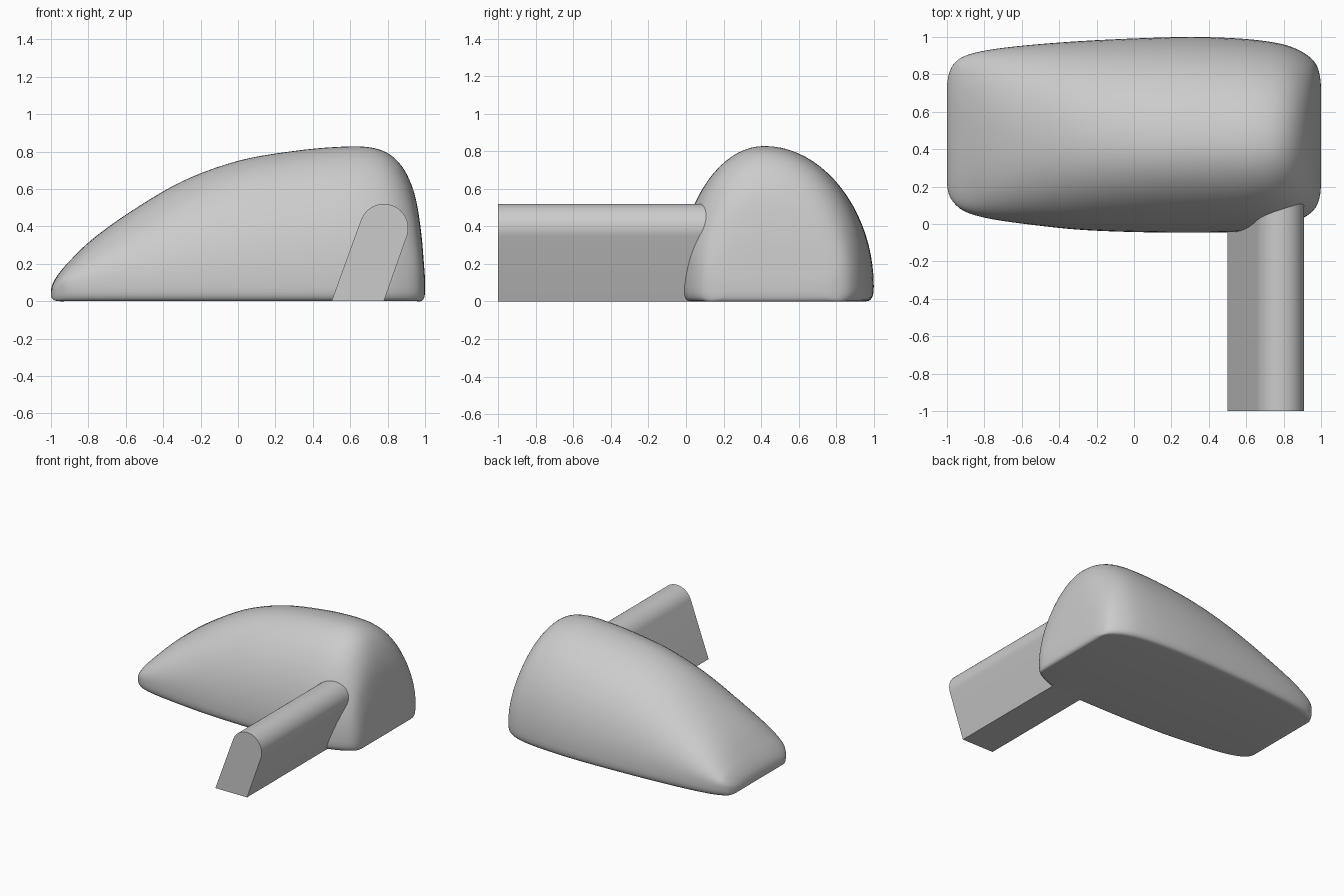
import bpy
import bmesh
import math

cube = bpy.data.objects.get("Cube")
if cube:
    bpy.data.objects.remove(cube, do_unlink=True)

grey = bpy.data.materials.new("plain grey")
grey.use_nodes = True
colour = (0.6, 0.6, 0.6, 1)
grey.diffuse_color = colour
grey.node_tree.nodes["Principled BSDF"].inputs["Base Color"].default_value = colour


def finish(bm, name, angle):
    """Turn a bmesh into a shaded object."""
    bmesh.ops.recalc_face_normals(bm, faces=bm.faces[:])
    mesh = bpy.data.meshes.new(name)
    bm.to_mesh(mesh)
    bm.free()
    mesh.materials.append(grey)
    obj = bpy.data.objects.new(name, mesh)
    bpy.context.collection.objects.link(obj)
    bpy.ops.object.select_all(action='DESELECT')
    obj.select_set(True)
    bpy.context.view_layer.objects.active = obj
    bpy.ops.object.shade_smooth_by_angle(angle=math.radians(angle))
    return obj


def spline(points, steps):
    """Smooth curve through points of any dimension."""
    result = []
    last = len(points) - 1
    for i in range(last):
        a, b = points[max(i - 1, 0)], points[i]
        c, d = points[i + 1], points[min(i + 2, last)]
        for s in range(steps):
            t = s / steps
            result.append([
                q + t * (r - p) / 2
                + t * t * (2 * p - 5 * q + 4 * r - s2) / 2
                + t ** 3 * (3 * q - p - 3 * r + s2) / 2
                for p, q, r, s2 in zip(a, b, c, d)])
    result.append(list(points[-1]))
    return result


def power(value, exponent):
    return math.copysign(abs(value) ** exponent, value)


def section(x, height, base, y_min, y_max):
    """Domed cross-section with a rounded lower rim and flat underside."""
    mid = (y_min + y_max) / 2
    peak = mid - 0.07 * height
    shoulder = base + min(0.08, 0.45 * (height - base))
    inset = 0.6 * (shoulder - base)
    n = 2 + 1.2 * max(0, 1 - height / 0.82) ** 2
    ring = []
    # Dome from the back shoulder over the ridge to the front shoulder
    arc = 40
    for i in range(arc + 1):
        t = math.pi * i / arc
        c = power(math.cos(t), 2 / n)
        side = y_max - peak if c > 0 else peak - y_min
        rise = max(0, math.sin(t)) ** (2 / n)
        ring.append((x, peak + side * c, shoulder + (height - shoulder) * rise))
    # Rim curling under on both sides
    rim = 6
    curl = []
    for i in range(1, rim + 1):
        t = math.pi / 2 * i / rim
        curl.append((inset * (1 - math.cos(t) ** 0.7 if i < rim else 1),
                     (shoulder - base) * math.sin(t) ** 0.8))
    ring += [(x, y_min + dy, shoulder - dz) for dy, dz in curl]
    ring += [(x, y_max - dy, shoulder - dz) for dy, dz in reversed(curl)]
    return ring


# Body: stations of x, ridge height, underside, front edge, back edge
stations = [
    (-1.0, 0.06, 0.03, 0.22, 0.74),
    (-0.99, 0.095, 0.01, 0.16, 0.8),
    (-0.96, 0.145, 0, 0.11, 0.86),
    (-0.9, 0.215, 0, 0.065, 0.9),
    (-0.78, 0.33, 0, 0.03, 0.93),
    (-0.58, 0.475, 0, 0, 0.955),
    (-0.3, 0.64, 0, -0.03, 0.977),
    (0, 0.75, 0, -0.043, 0.992),
    (0.3, 0.803, 0, -0.046, 1.0),
    (0.54, 0.825, 0, -0.043, 0.993),
    (0.7, 0.823, 0, -0.03, 0.978),
    (0.81, 0.785, 0, -0.007, 0.957),
    (0.89, 0.7, 0, 0.025, 0.925),
    (0.946, 0.565, 0, 0.06, 0.887),
    (0.978, 0.38, 0, 0.1, 0.845),
    (0.994, 0.2, 0.015, 0.15, 0.79),
    (1.0, 0.12, 0.045, 0.21, 0.73),
]
bm = bmesh.new()
rings = [[bm.verts.new(p) for p in section(*s)] for s in spline(stations, 5)]
for first, second in zip(rings, rings[1:]):
    for i in range(len(first)):
        j = (i + 1) % len(first)
        bm.faces.new((first[i], first[j], second[j], second[i]))
bm.faces.new(rings[0])
bm.faces.new(rings[-1])
finish(bm, "body", 50)

# Arm: leaning slab with a rounded top, running forward from the body
radius, lean = 0.13, math.radians(20)
arc = 24
outline = [(0.5, 0), (0.78, 0)]
for i in range(arc + 1):
    t = math.pi * i / arc - lean
    outline.append((0.78 + radius * math.cos(t), 0.39 + radius * math.sin(t)))
bm = bmesh.new()
end = bm.faces.new([bm.verts.new((x, -1, z)) for x, z in outline])
pushed = bmesh.ops.extrude_face_region(bm, geom=[end], use_keep_orig=True)
moved = [v for v in pushed["geom"] if isinstance(v, bmesh.types.BMVert)]
bmesh.ops.translate(bm, verts=moved, vec=(0, 1.25, 0))
finish(bm, "arm", 30)
